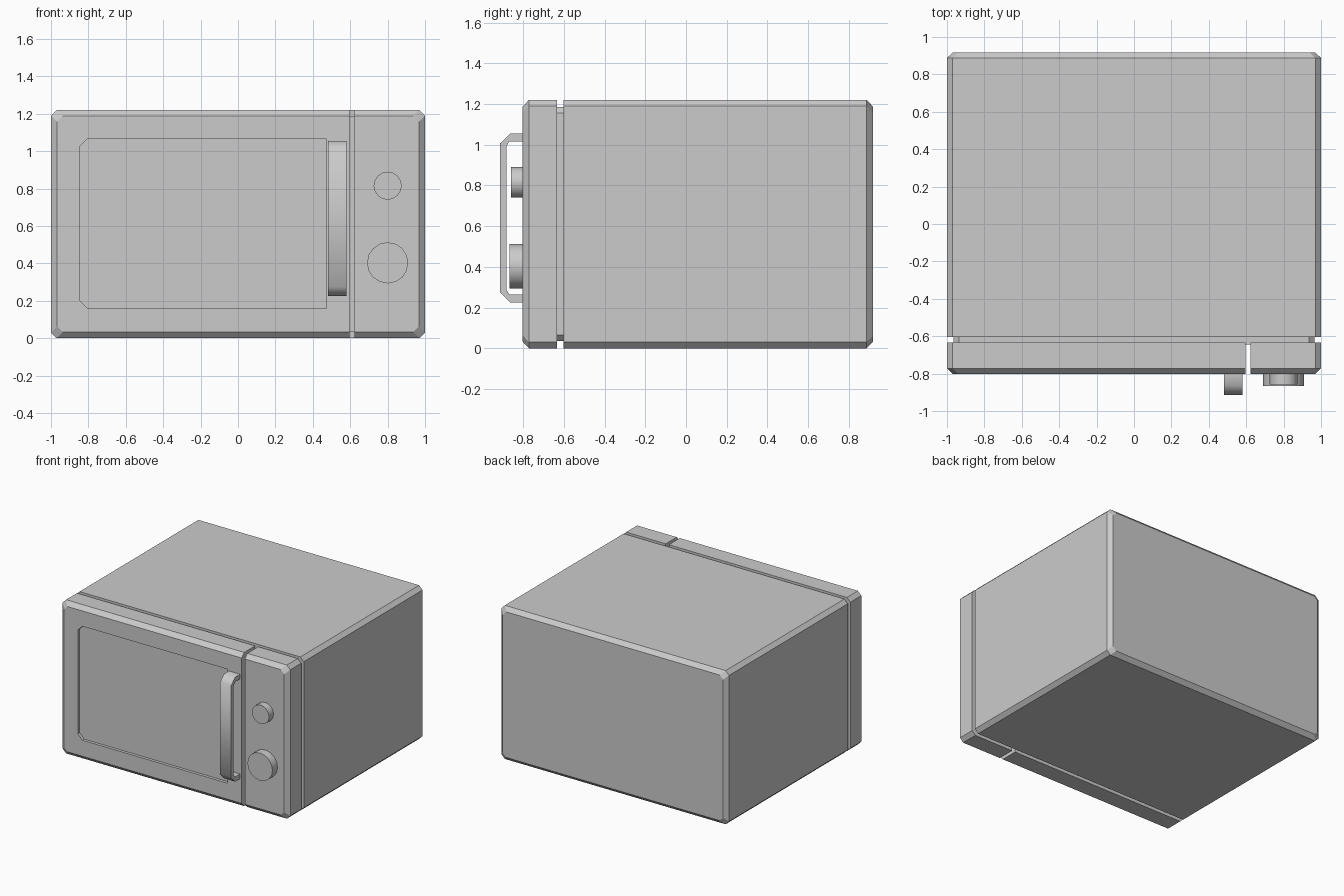
import bpy, bmesh
from math import radians
from mathutils import Matrix

if "Cube" in bpy.data.objects:
    bpy.data.objects.remove(bpy.data.objects["Cube"])

H, MID = 1.22, 0.61  # overall height and its middle


def octagon(y, inset, cut=0.03):
    """Rectangle outline with cut corners, facing the front, at depth y."""
    w, h = 1.0 - inset, MID - inset
    pts = [(w, h - cut), (w - cut, h), (cut - w, h), (-w, h - cut),
           (-w, cut - h), (cut - w, -h), (w - cut, -h), (w, cut - h)]
    return [(x, y, MID + z) for x, z in pts]


def loft(rings):
    """Closed bmesh through a sequence of equal-sized rings."""
    bm = bmesh.new()
    loops = [[bm.verts.new(p) for p in r] for r in rings]
    n = len(loops[0])
    for a, b in zip(loops, loops[1:]):
        for i in range(n):
            j = (i + 1) % n
            bm.faces.new((a[i], a[j], b[j], b[i]))
    bm.faces.new(loops[0])
    bm.faces.new(loops[-1])
    bmesh.ops.recalc_face_normals(bm, faces=bm.faces)
    return bm


def trim(bm, x, side):
    """Cut away everything beyond x on the given side and cap the opening."""
    cut = bmesh.ops.bisect_plane(bm, geom=bm.verts[:] + bm.edges[:] + bm.faces[:],
                                 plane_co=(x, 0, 0), plane_no=(side, 0, 0), clear_outer=True)
    edges = [e for e in cut["geom_cut"] if isinstance(e, bmesh.types.BMEdge)]
    bmesh.ops.contextual_create(bm, geom=edges)
    bmesh.ops.recalc_face_normals(bm, faces=bm.faces)
    return bm


def make(name, bm, smooth=None):
    mesh = bpy.data.meshes.new(name)
    bm.to_mesh(mesh)
    bm.free()
    obj = bpy.data.objects.new(name, mesh)
    bpy.context.collection.objects.link(obj)
    if smooth:
        bpy.ops.object.select_all(action='DESELECT')
        obj.select_set(True)
        bpy.context.view_layer.objects.active = obj
        bpy.ops.object.shade_smooth_by_angle(angle=radians(smooth))
    return obj


# Main casing, chamfered at the back
make("casing", loft([octagon(-0.603, 0), octagon(0.888, 0), octagon(0.918, 0.032)]))

# Recessed neck behind the front
make("neck", loft([octagon(-0.645, 0.035), octagon(-0.59, 0.035)]))

# Door and control panel: one chamfered slab split by a slot
front = [octagon(-0.803, 0.033), octagon(-0.772, 0), octagon(-0.634, 0)]
door = make("door", trim(loft(front), 0.595, 1))
make("control_panel", trim(loft(front), 0.622, -1))

# Sunken window with two cut corners
outline = [(-0.845, 0.20), (-0.805, 0.16), (0.472, 0.16),
           (0.472, 1.065), (-0.805, 1.065), (-0.845, 1.025)]
cutter = make("window_cutter", loft([[(x, y, z) for x, z in outline] for y in (-0.9, -0.78)]))
cutter.hide_render = True
cutter.hide_viewport = True
mod = door.modifiers.new("window", 'BOOLEAN')
mod.operation, mod.object, mod.solver = 'DIFFERENCE', cutter, 'EXACT'

# Handle: bent strip, mirrored about its middle height
outer = [(-0.80, 0.415), (-0.864, 0.415), (-0.915, 0.365)]
inner = [(-0.882, 0.353), (-0.868, 0.377), (-0.80, 0.377)]
zc = 0.64
sect = outer + [(y, -z) for y, z in reversed(outer)] \
    + [(y, -z) for y, z in reversed(inner)] + inner
make("handle", loft([[(x, y, zc + z) for y, z in sect] for x in (0.482, 0.58)]), 50)

# Control knobs
for name, z, r, tip in (("large_knob", 0.403, 0.11, -0.867), ("small_knob", 0.815, 0.075, -0.859)):
    bm = bmesh.new()
    back = -0.795
    bmesh.ops.create_cone(bm, cap_ends=True, segments=16, radius1=r, radius2=r, depth=back - tip,
                          matrix=Matrix.Translation((0.8, (back + tip) / 2, z))
                          @ Matrix.Rotation(radians(90), 4, 'X'))
    make(name, bm, 40)
